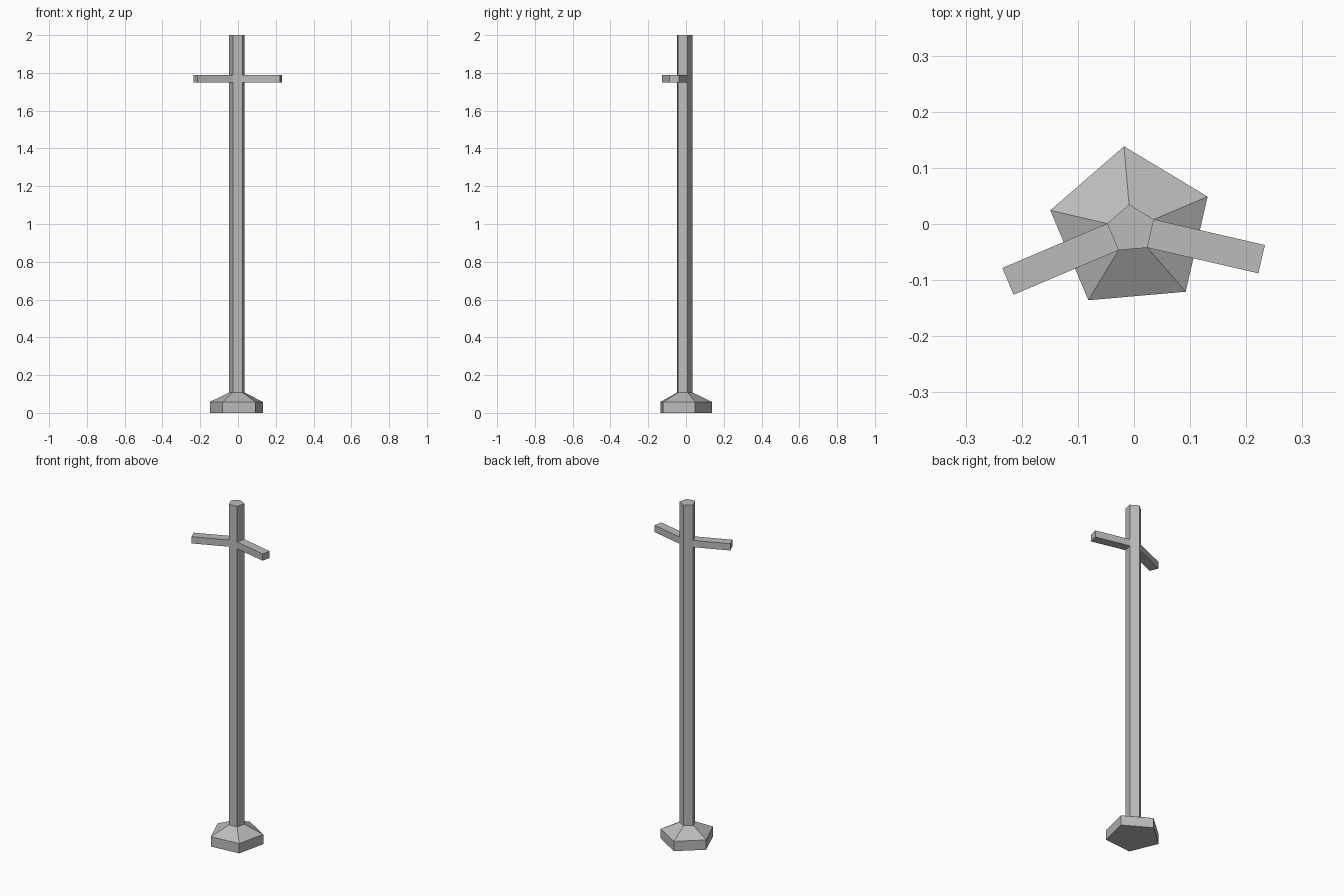
import bpy, bmesh
from math import radians, cos, sin
from mathutils import Vector

cube = bpy.data.objects.get("Cube")
if cube:
    bpy.data.objects.remove(cube, do_unlink=True)

SIDES = 5
TURN = 95            # direction of the rear corner, in degrees
STEP = 360 / SIDES
CENTRE = Vector((-0.005, -0.009, 0))
ARM_LENGTH = 0.203

# Plain grey used on the whole post
grey = bpy.data.materials.new("plain grey")
grey.use_nodes = True
colour = (0.5, 0.5, 0.5, 1)
grey.diffuse_color = colour
grey.node_tree.nodes["Principled BSDF"].inputs["Base Color"].default_value = colour


def direction(degrees):
    return Vector((cos(radians(degrees)), sin(radians(degrees)), 0))


bm = bmesh.new()


def ring(radius, z):
    return [bm.verts.new(CENTRE + radius * direction(TURN + i * STEP) + Vector((0, 0, z)))
            for i in range(SIDES)]


# Foot, sloped collar and shaft, with a short band where the arms grow out
profile = [(0.148, 0), (0.148, 0.058), (0.044, 0.108),
           (0.044, 1.75), (0.044, 1.79), (0.044, 2)]
rings = [ring(r, z) for r, z in profile]
bands = []
for low, high in zip(rings, rings[1:]):
    bands.append([bm.faces.new((low[i], low[(i + 1) % SIDES], high[(i + 1) % SIDES], high[i]))
                  for i in range(SIDES)])
bm.faces.new(rings[0][::-1])
bm.faces.new(rings[-1])

# Two arms extruded straight out of the band
for side in (1, 3):
    out = direction(TURN + (side + 0.5) * STEP)
    tip = bmesh.ops.extrude_discrete_faces(bm, faces=[bands[3][side]])["faces"][0]
    bmesh.ops.translate(bm, verts=tip.verts, vec=out * ARM_LENGTH)

bmesh.ops.recalc_face_normals(bm, faces=bm.faces)
mesh = bpy.data.meshes.new("post_with_arms")
bm.to_mesh(mesh)
bm.free()
mesh.materials.append(grey)
post = bpy.data.objects.new("post_with_arms", mesh)
bpy.context.collection.objects.link(post)
